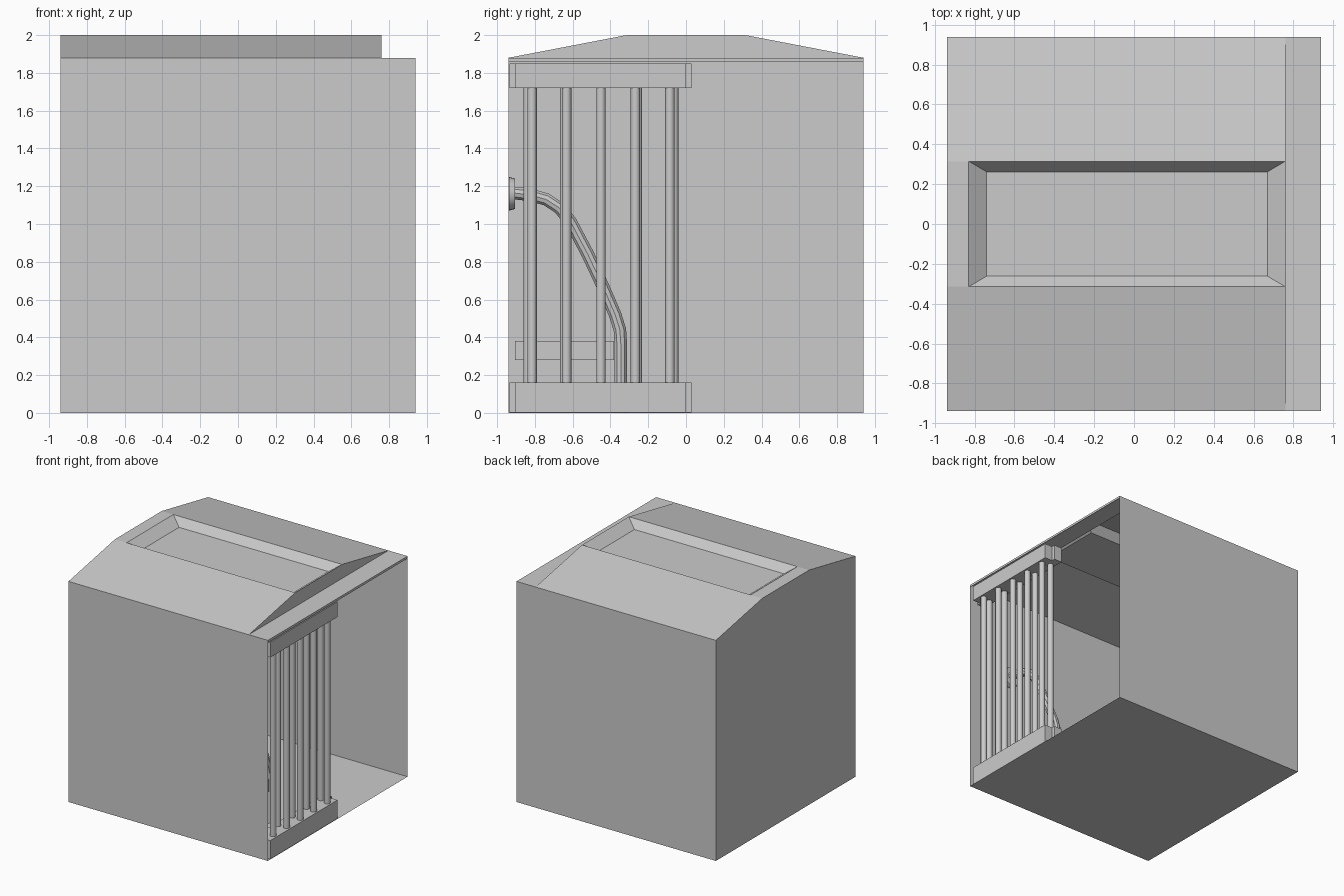
import bpy, bmesh
from math import pi

if "Cube" in bpy.data.objects:
    bpy.data.objects.remove(bpy.data.objects["Cube"])

W, WALL, TOP = 0.94, 1.88, 2.0      # half width, wall height, roof height
RX, RY = 0.76, 0.315                # roof end, flat ridge half width


def sheet(name, faces):
    """Mesh object made of a few flat faces."""
    bm = bmesh.new()
    for f in faces:
        bm.faces.new([bm.verts.new(p) for p in f])
    bmesh.ops.remove_doubles(bm, verts=bm.verts, dist=0.0005)
    me = bpy.data.meshes.new(name)
    bm.to_mesh(me)
    bm.free()
    ob = bpy.data.objects.new(name, me)
    bpy.context.collection.objects.link(ob)
    return ob


def box(name, x, y, z):
    bpy.ops.mesh.primitive_cube_add(
        size=1, location=[(a + b) / 2 for a, b in (x, y, z)])
    ob = bpy.context.object
    ob.name = name
    ob.scale = [b - a for a, b in (x, y, z)]
    bpy.ops.object.transform_apply(location=False, rotation=False, scale=True)
    return ob


def smooth(ob):
    bpy.ops.object.select_all(action='DESELECT')
    ob.select_set(True)
    bpy.context.view_layer.objects.active = ob
    bpy.ops.object.shade_smooth_by_angle()


# floor and walls, with the right side left open
sheet("floor", [[(-W, -W, 0), (-W, W, 0), (W, W, 0), (W, -W, 0)]])
sheet("front_wall", [[(-W, -W, 0), (W, -W, 0), (W, -W, WALL), (-W, -W, WALL)]])
sheet("back_wall", [[(W, W, 0), (-W, W, 0), (-W, W, WALL), (W, W, WALL)]])
sheet("left_wall", [[(-W, W, 0), (-W, -W, 0), (-W, -W, WALL), (-W, -RY, TOP),
                     (-W, RY, TOP), (-W, W, WALL)]])

# roof slopes, ridge, right gable and flat ledge over the opening
roof = [[(-W, s * W, WALL), (RX, s * W, WALL), (RX, s * RY, TOP), (-W, s * RY, TOP)][::s * -1]
        for s in (-1, 1)]
roof.append([(-W, -RY, TOP), (-0.83, -RY, TOP), (-0.83, RY, TOP), (-W, RY, TOP)])
roof.append([(RX, -W, WALL), (RX, W, WALL), (RX, RY, TOP), (RX, -RY, TOP)])
roof.append([(RX, -W, WALL), (W, -W, WALL), (W, W, WALL), (RX, W, WALL)])
roof.append([(W, -W, WALL - 0.02), (W, W, WALL - 0.02), (W, W, WALL), (W, -W, WALL)])
sheet("roof", roof)

# sunken roof panel
outer = [(-0.83, -RY, TOP), (RX, -RY, TOP), (RX, RY, TOP), (-0.83, RY, TOP)]
inner = [(-0.74, -0.262, 1.935), (0.67, -0.262, 1.935), (0.67, 0.262, 1.935), (-0.74, 0.262, 1.935)]
sheet("roof_recess", [inner] + [[outer[i], outer[(i + 1) % 4], inner[(i + 1) % 4], inner[i]]
                                for i in range(4)])

# two overlapping barred gates, each with rails and five bars
for name, x, y, first, last in (
        ("outer_gate", (0.865, 0.938), (-0.905, 0.0), -0.815, -0.085),
        ("inner_gate", (0.79, 0.865), (-0.935, 0.03), -0.835, -0.065)):
    box(name + "_bottom_rail", x, y, (0.003, 0.16))
    box(name + "_top_rail", x, y, (1.72, 1.85))
    for i in range(5):
        bpy.ops.mesh.primitive_cylinder_add(
            vertices=16, radius=0.025, depth=1.58,
            location=((x[0] + x[1]) / 2, first + (last - first) * i / 4, 0.94))
        bar = bpy.context.object
        bar.name = f"{name}_bar_{i + 1}"
        smooth(bar)

# bench along the front wall with curved tube arms
box("bench_seat", (-0.56, 0.56), (-0.905, -0.38), (0.28, 0.38))
path = [(-0.92, 1.165), (-0.83, 1.155), (-0.74, 1.13), (-0.67, 1.085), (-0.61, 1.01),
        (-0.52, 0.84), (-0.44, 0.67), (-0.375, 0.52), (-0.35, 0.44), (-0.345, 0.36), (-0.345, 0.0)]
for side, x in (("left", -0.53), ("right", 0.53)):
    cu = bpy.data.curves.new(side + "_bench_arm", 'CURVE')
    cu.dimensions = '3D'
    cu.bevel_depth = 0.035
    cu.bevel_resolution = 3
    sp = cu.splines.new('POLY')
    sp.points.add(len(path) - 1)
    for p, (y, z) in zip(sp.points, path):
        p.co = (x, y, z, 1)
    sp.use_smooth = True
    ob = bpy.data.objects.new(side + "_bench_arm", cu)
    bpy.context.collection.objects.link(ob)
    bpy.ops.object.select_all(action='DESELECT')
    ob.select_set(True)
    bpy.context.view_layer.objects.active = ob
    bpy.ops.object.convert(target='MESH')
    smooth(bpy.context.object)
    # wall flange
    bpy.ops.mesh.primitive_cone_add(vertices=24, radius1=0.09, radius2=0.08, depth=0.034,
                                    location=(x, -0.921, 1.16), rotation=(-pi / 2, 0, 0))
    bpy.context.object.name = side + "_arm_flange"
    smooth(bpy.context.object)
